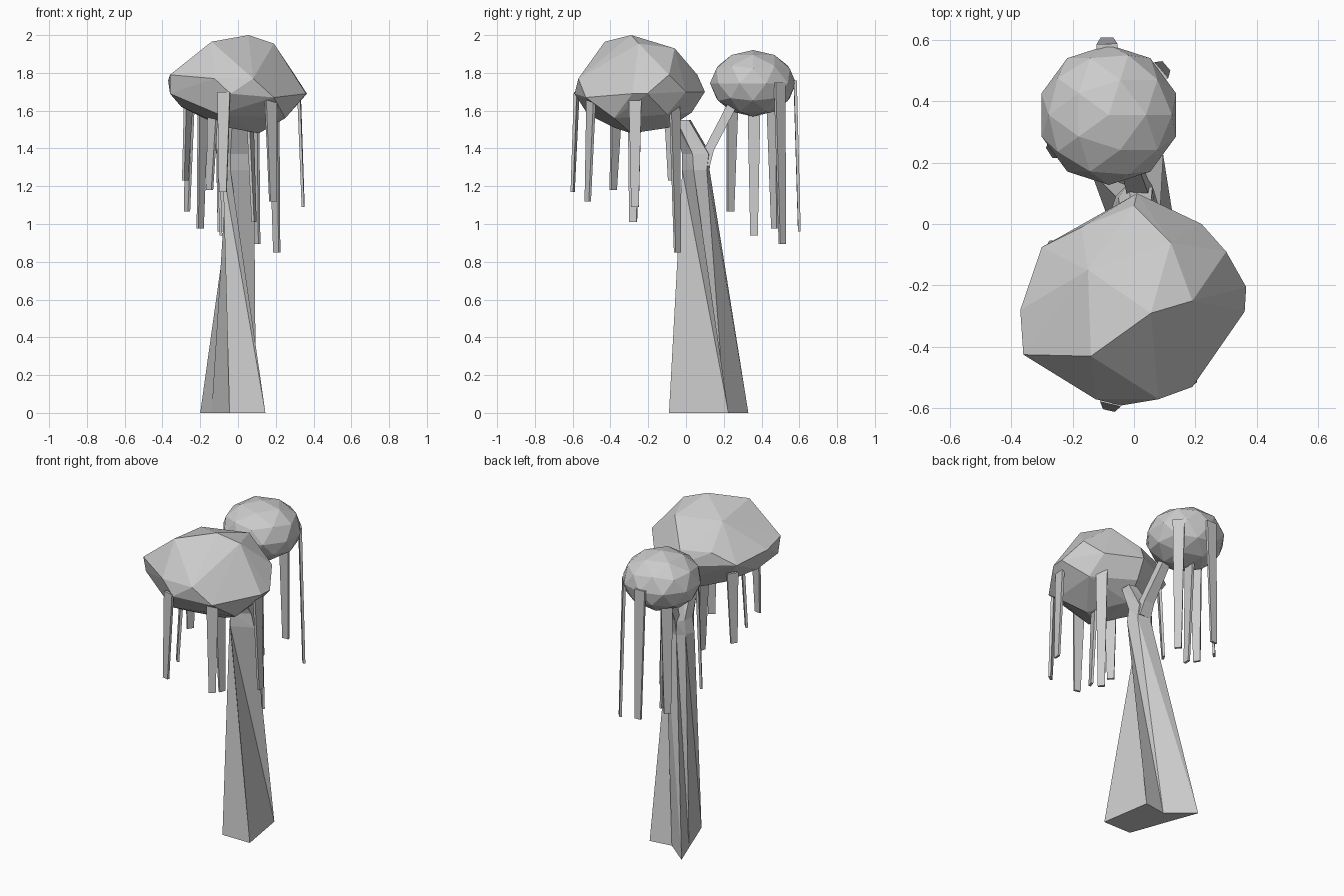
import bpy, bmesh, math
from mathutils import Vector

if "Cube" in bpy.data.objects:
    bpy.data.objects.remove(bpy.data.objects["Cube"])


def make(name, bm):
    bmesh.ops.recalc_face_normals(bm, faces=bm.faces)
    mesh = bpy.data.meshes.new(name)
    bm.to_mesh(mesh)
    bm.free()
    ob = bpy.data.objects.new(name, mesh)
    bpy.context.collection.objects.link(ob)
    return ob


def loft(name, rings, twisted=False):
    """Skin a stack of matching rings and cap both ends; twisted sides are split inward."""
    bm = bmesh.new()
    loops = [[bm.verts.new(p) for p in ring] for ring in rings]
    n = len(loops[0])
    for a, b in zip(loops, loops[1:]):
        for i in range(n):
            j = (i + 1) % n
            if twisted:
                bm.faces.new((a[i], a[j], b[i]))
                bm.faces.new((a[j], b[j], b[i]))
            else:
                bm.faces.new((a[i], a[j], b[j], b[i]))
    bm.faces.new(loops[0][::-1])
    bm.faces.new(loops[-1])
    return make(name, bm)


def at(z, pts):
    return [(x, y, z) for x, y in pts]


# Trunk: notched base twisting into a narrow top that leans under the big crown
base = [(-.045, -.09), (.145, -.09), (.095, .225), (-.045, .205), (-.2, .33), (-.14, .17)]
neck = [(-.08, .03), (-.04, -.02), (.085, .04), (.065, .11), (-.02, .125), (-.06, .09)]
fork = [(-.06, .02), (-.04, -.02), (.068, .035), (.06, .12), (-.02, .13), (-.05, .085)]
tip = [(-.05, -.05), (-.03, -.07), (.05, -.05), (.05, .015), (0, .025), (-.04, 0)]
loft("trunk", [at(0, base), at(1.285, neck), at(1.37, fork), at(1.55, tip)], True)


# Side branch up to the small crown
def square(c, w, d):
    x, y, z = c
    return [(x - w, y - d, z + d * .5), (x + w, y - d, z + d * .5),
            (x + w, y + d, z - d * .5), (x - w, y + d, z - d * .5)]


loft("side_branch", [square((.02, .09, 1.32), .04, .035),
                     square((.01, .125, 1.40), .035, .022),
                     square((-.03, .26, 1.66), .025, .022)])

# Big crown: faceted boulder shape wrapped around a few points
points = [
    (.055, -.29, 2.0), (-.14, -.43, 1.965), (.19, -.25, 1.955), (-.15, -.15, 1.93), (.12, -.06, 1.93),
    (.01, .1, 1.70), (.22, 0, 1.70), (.30, -.09, 1.79), (.365, -.205, 1.69), (.36, -.285, 1.69),
    (.19, -.53, 1.67), (-.04, -.59, 1.69), (-.125, -.57, 1.77), (-.36, -.425, 1.79), (-.37, -.28, 1.76),
    (-.30, -.075, 1.72), (-.17, -.01, 1.79), (0, .06, 1.79), (.08, -.57, 1.77), (-.36, -.40, 1.69),
    (.11, -.29, 1.48), (-.05, -.38, 1.51), (-.03, -.09, 1.51), (.25, -.38, 1.56), (.25, -.1, 1.58),
    (-.30, -.28, 1.62), (-.18, -.15, 1.56), (0, .03, 1.59), (-.1, -.52, 1.58)]
bm = bmesh.new()
for p in points:
    bm.verts.new(p)
bmesh.ops.convex_hull(bm, input=bm.verts[:])
make("big_crown", bm)

# Small crown: squashed faceted ball
bm = bmesh.new()
bmesh.ops.create_icosphere(bm, subdivisions=2, radius=1)
for v in bm.verts:
    v.co = Vector((-.082 + v.co.x * .23, .355 + v.co.y * .228, 1.745 + v.co.z * .176))
make("small_crown", bm)


# Hanging fronds: tapered ribbons turned to follow the crown edge
def frond(name, centre, x, y, top, bottom):
    out = Vector((x - centre[0], y - centre[1], 0))
    if out.length < .03:
        out = Vector((1, 0, 0))
    out.normalize()
    side = Vector((-out.y, out.x, 0))
    rings = []
    for z, w, d, lean in ((bottom, .02, .007, 0), (top, .034, .008, -.022)):
        c = Vector((x, y, z)) + out * lean
        rings.append([c - side * w - out * d, c + side * w - out * d,
                      c + side * w + out * d, c - side * w + out * d])
    loft(name, rings)


big = [(-.08, -.60, 1.70, 1.17), (.185, -.52, 1.68, 1.12), (-.15, -.385, 1.58, 1.18),
       (.345, -.27, 1.69, 1.09), (.085, -.28, 1.55, 1.01), (.205, -.045, 1.67, .85),
       (-.28, -.075, 1.66, 1.23)]
small = [(-.27, .235, 1.70, 1.065), (-.09, .36, 1.62, .94), (-.2, .47, 1.66, .975),
         (.1, .51, 1.75, .895), (-.088, .60, 1.76, .96)]
for i, f in enumerate(big):
    frond(f"big_crown_frond_{i + 1}", (0, -.25), *f)
for i, f in enumerate(small):
    frond(f"small_crown_frond_{i + 1}", (-.082, .355), *f)
